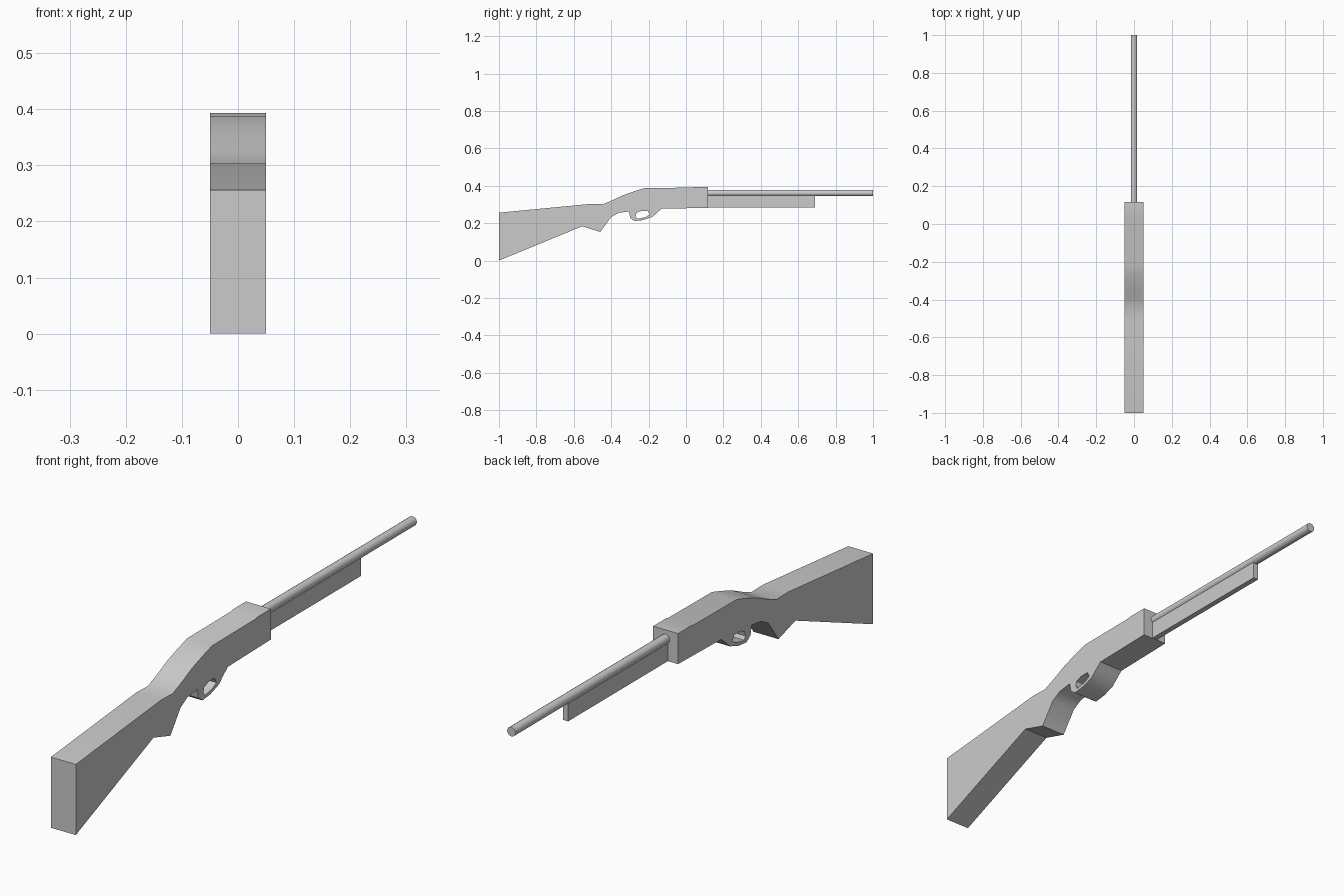
import bpy, bmesh, math
from mathutils import Vector

if "Cube" in bpy.data.objects:
    bpy.data.objects.remove(bpy.data.objects["Cube"])


def finish(obj):
    bpy.ops.object.select_all(action='DESELECT')
    obj.select_set(True)
    bpy.context.view_layer.objects.active = obj
    bpy.ops.object.shade_smooth_by_angle(angle=math.radians(30))


def side_profile(name, loops, width):
    """Fill outlines given as (y, z) points, with holes, and extrude across x."""
    bm = bmesh.new()
    edges = []
    for loop in loops:
        vs = [bm.verts.new((-width / 2, y, z)) for y, z in loop]
        edges += [bm.edges.new((a, b)) for a, b in zip(vs, vs[1:] + vs[:1])]
    bmesh.ops.triangle_fill(bm, edges=edges, use_beauty=True, normal=Vector((1, 0, 0)))
    ext = bmesh.ops.extrude_face_region(bm, geom=bm.faces[:])
    moved = [g for g in ext["geom"] if isinstance(g, bmesh.types.BMVert)]
    bmesh.ops.translate(bm, verts=moved, vec=(width, 0, 0))
    bmesh.ops.recalc_face_normals(bm, faces=bm.faces[:])
    mesh = bpy.data.meshes.new(name)
    bm.to_mesh(mesh)
    bm.free()
    obj = bpy.data.objects.new(name, mesh)
    bpy.context.collection.objects.link(obj)
    finish(obj)
    return obj


# Stock, grip, receiver and guard share one outline
outline = [
    (-1, 0), (-1, 0.256), (-0.51, 0.303), (-0.445, 0.301), (-0.39, 0.324),
    (-0.335, 0.35), (-0.275, 0.371), (-0.22, 0.388), (0.03, 0.39), (0.04, 0.393),
    (0.117, 0.393), (0.117, 0.282), (-0.13, 0.277), (-0.155, 0.256),
    (-0.18, 0.233), (-0.23, 0.216), (-0.275, 0.211), (-0.298, 0.228),
    (-0.305, 0.263), (-0.36, 0.255), (-0.40, 0.233), (-0.458, 0.153),
    (-0.555, 0.183),
]
guard_hole = [
    (-0.27, 0.236), (-0.265, 0.255), (-0.24, 0.265), (-0.205, 0.265),
    (-0.195, 0.245), (-0.22, 0.231), (-0.262, 0.224),
]
side_profile("stock_and_receiver", [outline, guard_hole], 0.1)

# Fore-end under the barrel
side_profile("fore_end", [[(0.1, 0.283), (0.69, 0.283), (0.69, 0.352), (0.1, 0.352)]], 0.021)

# Barrel
bpy.ops.mesh.primitive_cylinder_add(vertices=16, radius=0.0168, depth=0.9,
                                    location=(0, 0.55, 0.361),
                                    rotation=(math.pi / 2, 0, 0))
barrel = bpy.context.object
barrel.name = "barrel"
finish(barrel)
